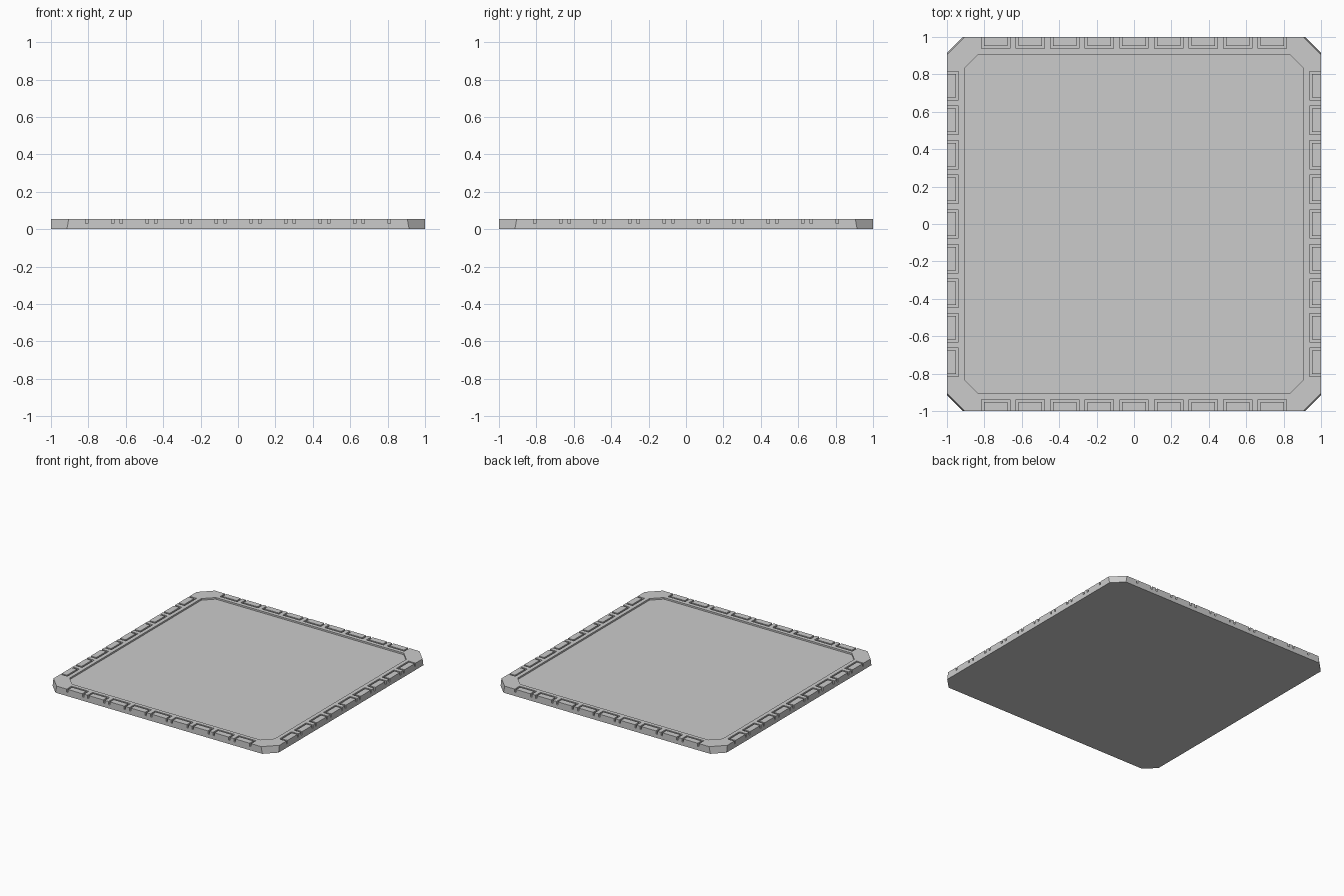
import bpy, bmesh
from mathutils import Matrix
from math import pi

if "Cube" in bpy.data.objects:
    bpy.data.objects.remove(bpy.data.objects["Cube"])

HEIGHT, FLOOR, GROOVE_Z = 0.055, 0.042, 0.03
PITCH, HALF, WIDTH, DEPTH = 0.185, 0.076, 0.013, 0.062


def octagon(bm, r, c, z):
    pts = [(r, c - r), (r, r - c), (r - c, r), (c - r, r),
           (-r, r - c), (-r, c - r), (c - r, -r), (r - c, -r)]
    return [bm.verts.new((x, y, z)) for x, y in pts]


def finish(bm, name):
    bmesh.ops.recalc_face_normals(bm, faces=bm.faces[:])
    mesh = bpy.data.meshes.new(name)
    bm.to_mesh(mesh)
    bm.free()
    ob = bpy.data.objects.new(name, mesh)
    bpy.context.collection.objects.link(ob)
    return ob


# Chamfered tile with a shallow recessed floor
bm = bmesh.new()
rings = [octagon(bm, 1.0, 0.085, 0), octagon(bm, 1.0, 0.095, HEIGHT),
         octagon(bm, 0.907, 0.075, HEIGHT), octagon(bm, 0.907, 0.075, FLOOR)]
for a, b in zip(rings, rings[1:]):
    for i in range(8):
        j = (i + 1) % 8
        bm.faces.new((a[i], a[j], b[j], b[i]))
bm.faces.new(rings[0])
bm.faces.new(rings[-1])
tile = finish(bm, "tile")

# U-shaped groove cutters: nine per side, outlining the border blocks
bm = bmesh.new()
for side in range(4):
    turn = Matrix.Rotation(side * pi / 2, 4, 'Z')
    for k in range(-4, 5):
        x, h, w = k * PITCH, HALF, HALF - WIDTH
        outer, inner, end = 1 - DEPTH, 1 - DEPTH + WIDTH, 1.05
        profile = [(x - h, end), (x - h, outer), (x + h, outer), (x + h, end),
                   (x + w, end), (x + w, inner), (x - w, inner), (x - w, end)]
        low = [bm.verts.new(turn @ Matrix.Translation((px, py, GROOVE_Z)).to_translation())
               for px, py in profile]
        high = [bm.verts.new(v.co + Matrix.Translation((0, 0, 0.1)).to_translation())
                for v in low]
        bm.faces.new(low)
        bm.faces.new(high)
        for i in range(8):
            j = (i + 1) % 8
            bm.faces.new((low[i], low[j], high[j], high[i]))
cutter = finish(bm, "groove_cutter")
cutter.hide_render = True

# Cut the grooves into the rim
mod = tile.modifiers.new("grooves", 'BOOLEAN')
mod.operation = 'DIFFERENCE'
mod.solver = 'EXACT'
mod.object = cutter
bpy.context.view_layer.objects.active = tile
bpy.ops.object.modifier_apply(modifier=mod.name)
bpy.data.objects.remove(cutter)
